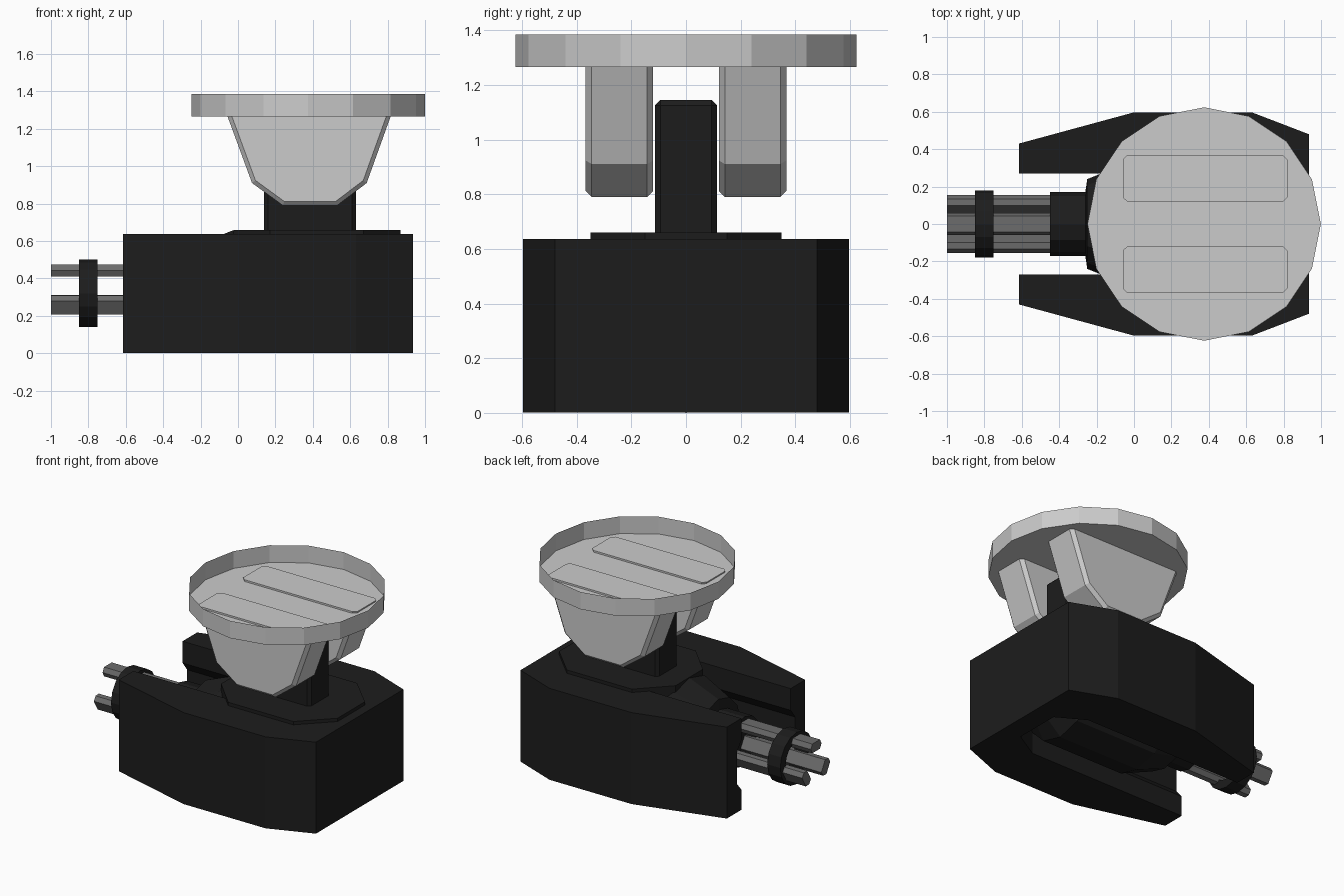
import bpy, bmesh, math
from mathutils import Matrix, Vector

if "Cube" in bpy.data.objects:
    bpy.data.objects.remove(bpy.data.objects["Cube"])


def material(name, v):
    m = bpy.data.materials.new(name)
    m.diffuse_color = (v, v, v, 1)
    m.use_nodes = True
    m.node_tree.nodes["Principled BSDF"].inputs["Base Color"].default_value = m.diffuse_color
    return m


BLACK = material("black_paint", 0.012)
STEEL = material("dark_steel", 0.15)


def finish(name, bm, mat=None):
    bmesh.ops.recalc_face_normals(bm, faces=bm.faces)
    me = bpy.data.meshes.new(name)
    bm.to_mesh(me)
    bm.free()
    if mat:
        me.materials.append(mat)
    ob = bpy.data.objects.new(name, me)
    bpy.context.collection.objects.link(ob)
    return ob


def prism(name, pts, direction, mat=None, bevel=0, keep_z=None):
    """Extrude a closed 3D outline; optionally chamfer its edges below keep_z."""
    bm = bmesh.new()
    face = bm.faces.new([bm.verts.new(p) for p in pts])
    res = bmesh.ops.extrude_face_region(bm, geom=[face], use_keep_orig=True)
    verts = [g for g in res["geom"] if isinstance(g, bmesh.types.BMVert)]
    bmesh.ops.translate(bm, verts=verts, vec=Vector(direction))
    bmesh.ops.recalc_face_normals(bm, faces=bm.faces)
    if bevel:
        edges = [e for e in bm.edges if e.calc_face_angle(0) > 1.2
                 and (keep_z is None or min(v.co.z for v in e.verts) < keep_z)]
        bmesh.ops.bevel(bm, geom=edges, offset=bevel, segments=1, affect='EDGES')
    return finish(name, bm, mat)


def lathe_x(name, profile, sides, z, mat, closed=False):
    """Revolve (x, radius) points around a horizontal axis at height z."""
    bm = bmesh.new()
    rings = []
    for x, r in profile:
        rings.append([bm.verts.new((x, r * math.cos(2 * math.pi * i / sides),
                                    z + r * math.sin(2 * math.pi * i / sides)))
                      for i in range(sides)])
    pairs = list(zip(rings, rings[1:])) + ([(rings[-1], rings[0])] if closed else [])
    for a, b in pairs:
        for i in range(sides):
            j = (i + 1) % sides
            bm.faces.new((a[i], a[j], b[j], b[i]))
    if not closed:
        bm.faces.new(rings[0])
        bm.faces.new(rings[-1])
    return finish(name, bm, mat)


# Hull: U-shaped plan with a slot open towards the barrels
half = [(0.79, 0.16), (0.6, 0.27), (-0.615, 0.27), (-0.615, 0.43),
        (0, 0.597), (0.63, 0.597), (0.935, 0.48)]
outline = half + [(x, -y) for x, y in reversed(half)]
hull = prism("hull", [(x, y, 0.002) for x, y in outline], (0, 0, 0.635), BLACK)

# Channel hollowed into the inner walls of both arms
side = [(0.2, 0.10), (0.26, 0.13), (0.32, 0.20), (0.32, 0.42), (0.26, 0.50), (0.2, 0.53)]
section = side + [(-y, z) for y, z in reversed(side)]
cutter = prism("channel_cutter", [(-0.8, y, z) for y, z in section], (0.9, 0, 0))
cutter.hide_render = True
cutter.hide_set(True)
mod = hull.modifiers.new("channel", 'BOOLEAN')
mod.operation = 'DIFFERENCE'
mod.object = cutter
mod.solver = 'EXACT'

# Gun housing lying in the slot
lathe_x("gun_housing", [(-0.38, 0.12), (-0.45, 0.13), (-0.45, 0.172), (-0.26, 0.172),
                        (-0.25, 0.24), (-0.03, 0.328), (0.6, 0.328), (0.79, 0.16)],
        12, 0.328, BLACK)

# Octagonal deck plate over the housing
deck = [(-0.025, -0.15), (0.17, -0.35), (0.67, -0.35), (0.87, -0.15),
        (0.87, 0.15), (0.67, 0.35), (0.17, 0.35), (-0.025, 0.15)]
prism("deck_plate", [(x, y, 0.56) for x, y in deck], (0, 0, 0.1), BLACK)

# Three flattened hexagonal barrels and their clamp ring
AXIS_Z = 0.32
hexagon = [(-0.058, 0), (-0.042, 0.032), (0.042, 0.032),
           (0.058, 0), (0.042, -0.032), (-0.042, -0.032)]
for i in range(3):
    rot = Matrix.Rotation(i * 2 * math.pi / 3, 3, 'X')
    pts = [rot @ Vector((-1, y, z + 0.122)) + Vector((0, 0, AXIS_Z)) for y, z in hexagon]
    prism(f"barrel_{i + 1}", pts, (0.63, 0, 0), STEEL)
lathe_x("barrel_clamp", [(-0.85, 0.12), (-0.85, 0.18), (-0.75, 0.18), (-0.75, 0.12)],
        16, AXIS_Z, BLACK, closed=True)

# Central post between the brackets
prism("centre_post", [(0.14, -0.113, 0.6), (0.63, -0.113, 0.6),
                      (0.63, 0.113, 0.6), (0.14, 0.113, 0.6)],
      (0, 0, 0.545), BLACK, bevel=0.02)

# Pair of tapered brackets carrying the dish
bracket = [(-0.06, 1.277), (0.075, 0.91), (0.24, 0.79),
           (0.53, 0.79), (0.688, 0.91), (0.82, 1.277)]
for label, y in (("front", -0.367), ("back", 0.12)):
    prism(f"{label}_bracket", [(x, y, z) for x, z in bracket], (0, 0.247, 0),
          bevel=0.022, keep_z=1.27)

# Shallow open dish: 16-sided thin rim around a flat floor
bm = bmesh.new()
bmesh.ops.create_circle(bm, cap_ends=True, segments=16, radius=0.624,
                        matrix=Matrix.Translation((0.375, 0, 1.265)))
rim = bmesh.ops.extrude_edge_only(bm, edges=bm.edges[:])
bmesh.ops.translate(bm, vec=(0, 0, 0.12),
                    verts=[g for g in rim["geom"] if isinstance(g, bmesh.types.BMVert)])
finish("dish", bm)
